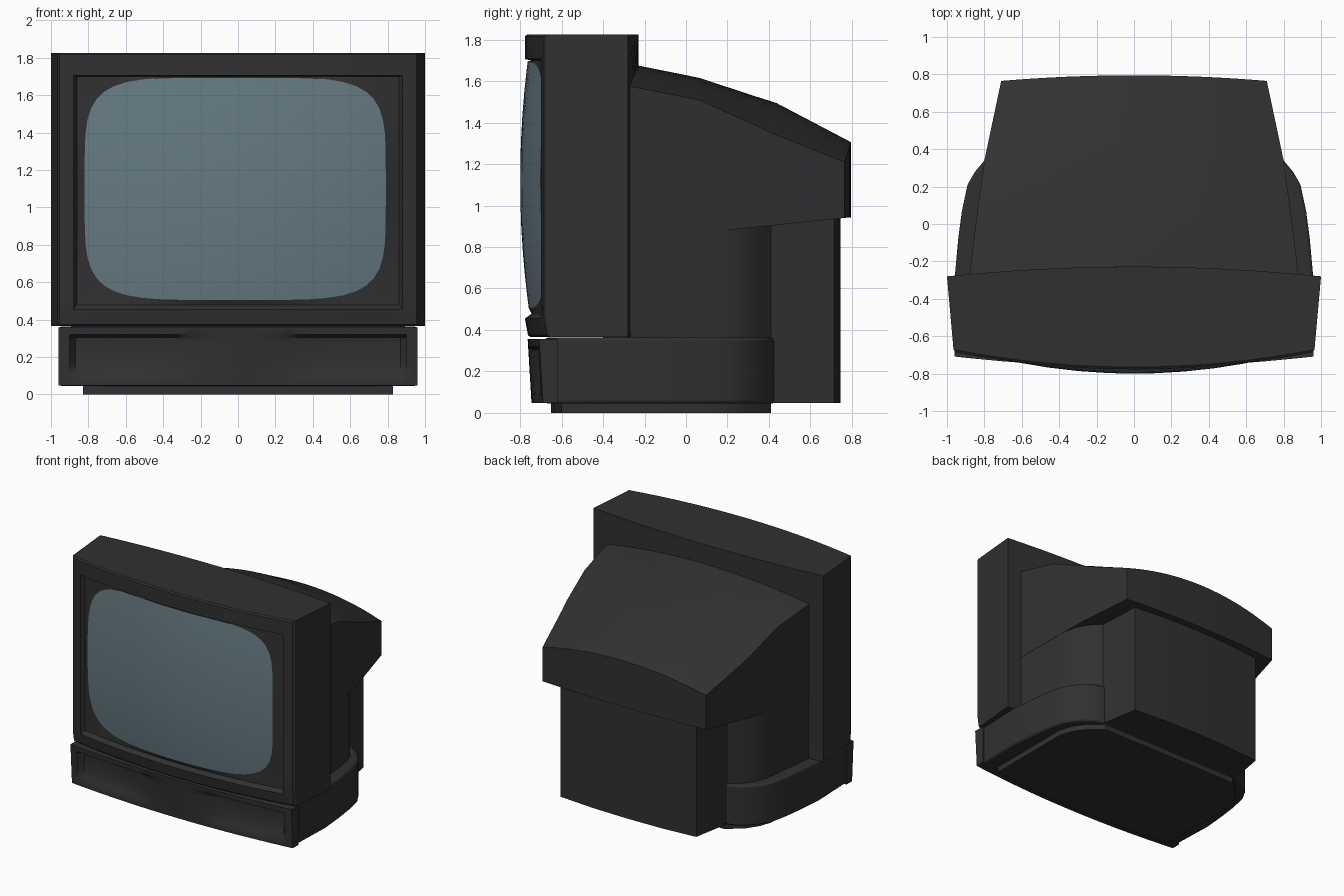
import bpy, bmesh, math

if "Cube" in bpy.data.objects:
    bpy.data.objects.remove(bpy.data.objects["Cube"])


def material(name, rgb):
    m = bpy.data.materials.new(name)
    m.diffuse_color = (*rgb, 1.0)
    m.use_nodes = True
    m.node_tree.nodes["Principled BSDF"].inputs["Base Color"].default_value = m.diffuse_color
    return m


BLACK = material("charcoal plastic", (0.03, 0.03, 0.031))
GLASS = material("blue grey glass", (0.13, 0.195, 0.225))


def finish(bm, name, mat, angle=30, bevel=0.0, recalc=True):
    """Turn a bmesh into a shaded object with one material."""
    if recalc:
        bmesh.ops.recalc_face_normals(bm, faces=bm.faces[:])
    me = bpy.data.meshes.new(name)
    bm.to_mesh(me)
    bm.free()
    me.materials.append(mat)
    ob = bpy.data.objects.new(name, me)
    bpy.context.collection.objects.link(ob)
    bpy.ops.object.select_all(action='DESELECT')
    ob.select_set(True)
    bpy.context.view_layer.objects.active = ob
    bpy.ops.object.shade_smooth_by_angle(angle=math.radians(angle))
    if bevel:
        mod = ob.modifiers.new("soft_edges", 'BEVEL')
        mod.width = bevel
        mod.segments = 2
        mod.limit_method = 'ANGLE'
        mod.angle_limit = math.radians(50)
    return ob


def bridge(bm, a, b):
    n = len(a)
    for i in range(n):
        j = (i + 1) % n
        bm.faces.new((a[i], a[j], b[j], b[i]))


def prism(name, half, z0, z1, bevel=0.0):
    """Vertical prism from the right half of a plan, mirrored in x."""
    plan = half + [(-x, y) for x, y in reversed(half) if x > 0]
    bm = bmesh.new()
    lo = [bm.verts.new((x, y, z0)) for x, y in plan]
    hi = [bm.verts.new((x, y, z1)) for x, y in plan]
    bridge(bm, lo, hi)
    bm.faces.new(lo)
    bm.faces.new(hi)
    return finish(bm, name, BLACK, 30, bevel)


# Square outline samples, shared by the bezel and the screen
K = 16
T = [-1 + 2 * i / K for i in range(K)]
SQUARE = ([(t, -1) for t in T] + [(1, t) for t in T]
          + [(-t, 1) for t in T] + [(-1, -t) for t in T])


def ring(bm, cx, hw, z0, z1, yf, power=None, s=1.0):
    """Rectangle, or superellipse when a power is given, at depth yf(x, z)."""
    out = []
    for u, v in SQUARE:
        k = s
        if power:
            k = s / (abs(u) ** power + abs(v) ** power) ** (1 / power)
        x = cx + u * k * hw
        z = (z0 + z1) / 2 + v * k * (z1 - z0) / 2
        out.append(bm.verts.new((x, yf(x, z), z)))
    return out


def lip(x, z):
    return -0.777 + 0.1 * x * x + (0.015 if z < 0.4 else 0)


def back(x, z):
    return -0.28 + 0.052 * (1 - x * x)


def glass(x, z):
    return -0.80 + 0.155 * x * x + 0.11 * (z - 1.12) ** 2


SCREEN = (-0.015, 0.805, 0.505, 1.695)

# Bezel: back face, walls, front lip and recess down to the glass
bm = bmesh.new()
rings = [
    ring(bm, 0, 1.0, 0.365, 1.825, back, s=0.5),
    ring(bm, 0, 1.0, 0.365, 1.825, back),
    ring(bm, 0, 0.965, 0.365, 1.825, lambda x, z: lip(x, z) + 0.012),
    ring(bm, 0, 0.955, 0.375, 1.816, lip),
    ring(bm, 0, 0.88, 0.455, 1.706, lip),
    ring(bm, 0, 0.862, 0.478, 1.700, lambda x, z: lip(x, z) + 0.032),
    ring(bm, *SCREEN, glass, power=5),
]
for a, b in zip(rings, rings[1:]):
    bridge(bm, a, b)
bm.faces.new(rings[0])
finish(bm, "bezel", BLACK, 28)

# Bulging screen
bm = bmesh.new()
rings = [ring(bm, *SCREEN, glass, power=5, s=s) for s in (1, 0.9, 0.75, 0.55, 0.35, 0.15)]
for a, b in zip(rings, rings[1:]):
    bridge(bm, a, b)
bm.faces.new(rings[-1])
bm.normal_update()
flip = [f for f in bm.faces if f.normal.y > 0]
bmesh.ops.reverse_faces(bm, faces=flip)
finish(bm, "screen", GLASS, 40, recalc=False)

# Rear hood: crowned top falling towards the back (y, half width, edge z, centre z, back bulge)
bm = bmesh.new()
N = 16
stations = [(-0.40, 0.895, 1.60, 1.70, 0), (-0.28, 0.88, 1.577, 1.685, 0),
            (0.063, 0.838, 1.51, 1.616, 0), (0.34, 0.80, 1.385, 1.525, 0),
            (0.425, 0.782, 1.345, 1.495, 0.01), (0.765, 0.71, 1.21, 1.306, 0.03)]
loops = []
for y, w, ze, zc, bulge in stations:
    top, low = [], []
    for i in range(N + 1):
        u = -1 + 2 * i / N
        c = 1 - u * u
        yy = y + bulge * c
        top.append(bm.verts.new((u * w, yy, ze + (zc - ze) * c)))
        low.append(bm.verts.new((u * w, yy, 0.88 + 0.105 * (yy - 0.19))))
    loops.append((top, low))
for (t0, l0), (t1, l1) in zip(loops, loops[1:]):
    bridge(bm, t0 + l0[::-1], t1 + l1[::-1])
for top, low in (loops[0], loops[-1]):
    for i in range(N):
        bm.faces.new((top[i], top[i + 1], low[i + 1], low[i]))
finish(bm, "rear_hood", BLACK, 25)

# Lower rear body that narrows to a box under the hood
prism("rear_body", [(0, -0.40), (0.892, -0.40), (0.878, -0.28), (0.836, 0.063), (0.82, 0.18),
                    (0.785, 0.27), (0.72, 0.35), (0.645, 0.41), (0.59, 0.715),
                    (0.3, 0.738), (0, 0.745)], 0.047, 0.96)

# Base wrapped around the rear body
prism("base", [(0, -0.68), (0.5, -0.665), (0.945, -0.64), (0.958, -0.28), (0.94, -0.08),
               (0.92, 0.07), (0.89, 0.21), (0.85, 0.28), (0.80, 0.34), (0.72, 0.40),
               (0.62, 0.43)], 0.045, 0.363, 0.014)

# Foot plinth
prism("foot_plinth", [(0, -0.65), (0.45, -0.635), (0.83, -0.60), (0.83, 0.13), (0.80, 0.22),
                      (0.74, 0.31), (0.62, 0.41)], 0.0, 0.06)

# Front panel of the base with two shallow recesses: (position, recess strength)
cols = [(0, 0), (0.1, 0.02), (0.18, 0.1), (0.26, 0.3), (0.34, 0.6), (0.43, 0.87),
        (0.55, 1), (0.7, 1), (0.87, 1), (0.9, 0), (0.96, 0)]
cols = [(-x, m) for x, m in reversed(cols[1:])] + cols
rows = [(0.047, 0), (0.08, 0), (0.11, 0.4), (0.16, 0.75), (0.22, 0.9), (0.28, 1),
        (0.305, 0.95), (0.32, 0), (0.357, 0)]
bm = bmesh.new()
grid = [[bm.verts.new((x, -0.763 + 0.06 * x * x + 0.06 * (0.345 - z) + 0.05 * mx * mz, z))
         for x, mx in cols] for z, mz in rows]
for r0, r1 in zip(grid, grid[1:]):
    for i in range(len(cols) - 1):
        bm.faces.new((r0[i], r0[i + 1], r1[i + 1], r1[i]))
rim = [e for e in bm.edges if e.is_boundary]
new = bmesh.ops.extrude_edge_only(bm, edges=rim)["geom"]
for v in new:
    if isinstance(v, bmesh.types.BMVert):
        v.co.y = -0.62
bmesh.ops.holes_fill(bm, edges=[e for e in bm.edges if e.is_boundary], sides=0)
finish(bm, "base_front_panel", BLACK, 40)
